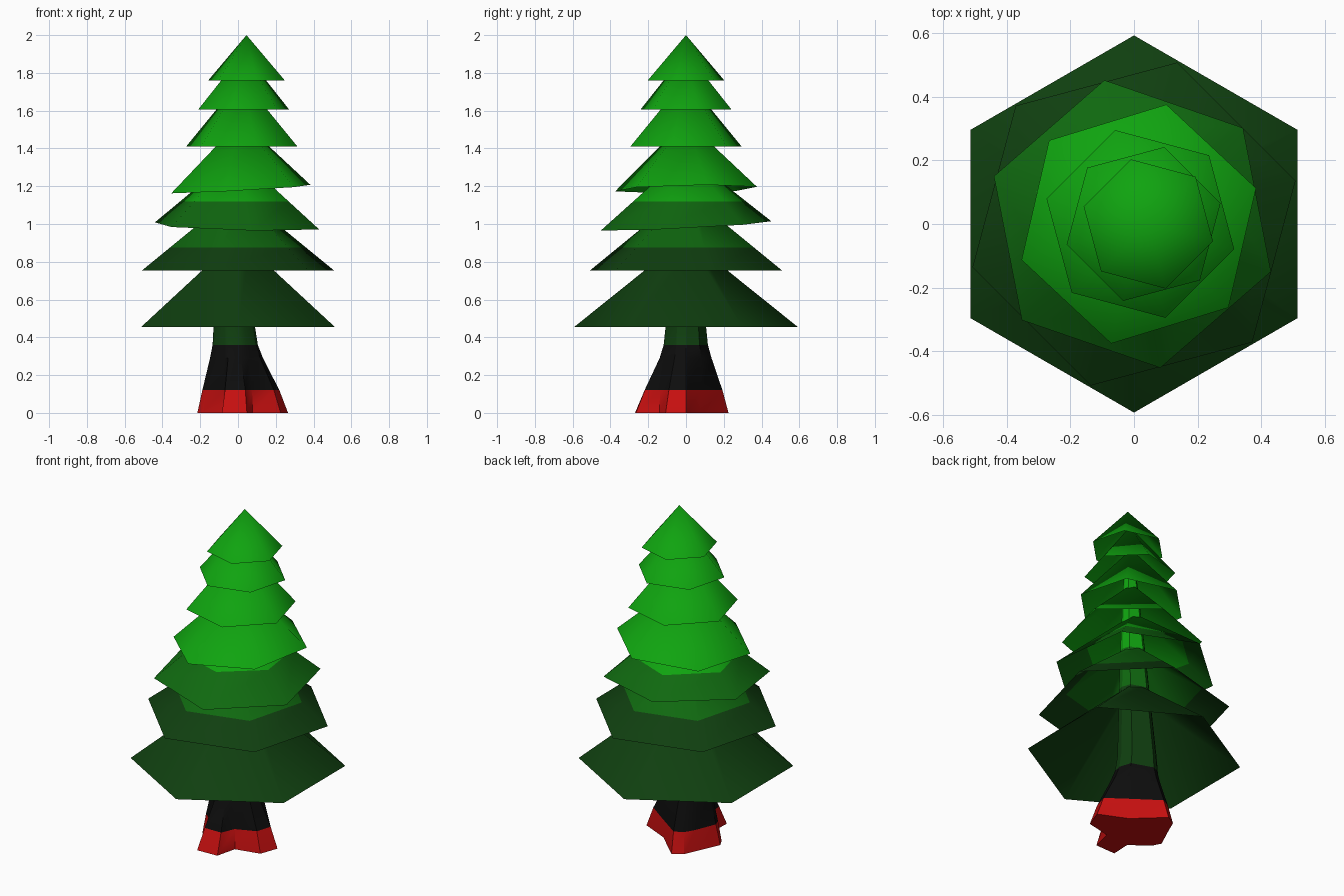
import bpy, bmesh
from math import atan2, cos, sin, radians
from mathutils import Vector

cube = bpy.data.objects.get("Cube")
if cube:
    bpy.data.objects.remove(cube, do_unlink=True)


def make_material(name, rgb):
    mat = bpy.data.materials.new(name)
    mat.use_nodes = True
    mat.diffuse_color = (*rgb, 1)
    mat.node_tree.nodes["Principled BSDF"].inputs["Base Color"].default_value = (*rgb, 1)
    return mat


red = make_material("red", (0.57, 0.005, 0.005))
black = make_material("black", (0.004, 0.004, 0.004))
dark_green = make_material("dark green", (0.005, 0.05, 0.005))
mid_green = make_material("mid green", (0.005, 0.14, 0.005))
bright_green = make_material("bright green", (0.005, 0.37, 0.005))

# Colour bands shared by the whole tree: upper height limit of each
BANDS = [(0.12, red), (0.36, black), (0.875, dark_green), (1.12, mid_green), (9, bright_green)]


def finish(name, bm, smooth_angle):
    """Cut the mesh at the band heights, colour it by height and add it."""
    for height, _ in BANDS[:-1]:
        bmesh.ops.bisect_plane(bm, geom=bm.verts[:] + bm.edges[:] + bm.faces[:],
                               dist=0.0001, plane_co=(0, 0, height), plane_no=(0, 0, 1))
    for face in bm.faces:
        z = face.calc_center_median().z
        face.material_index = next(i for i, band in enumerate(BANDS) if z < band[0])
    bmesh.ops.recalc_face_normals(bm, faces=bm.faces[:])
    mesh = bpy.data.meshes.new(name)
    bm.to_mesh(mesh)
    bm.free()
    for _, mat in BANDS:
        mesh.materials.append(mat)
    obj = bpy.data.objects.new(name, mesh)
    bpy.context.collection.objects.link(obj)
    bpy.ops.object.select_all(action="DESELECT")
    obj.select_set(True)
    bpy.context.view_layer.objects.active = obj
    bpy.ops.object.shade_smooth_by_angle(angle=radians(smooth_angle))


def branch_layer(name, z, apex, radius, turn, centre, tilt=(0, 0)):
    """Open six-sided cone whose rim may be tilted."""
    bm = bmesh.new()
    tip = bm.verts.new((centre, 0, apex))
    rim = []
    for i in range(6):
        a = radians(turn + 60 * i)
        x, y = radius * cos(a), radius * sin(a)
        rim.append(bm.verts.new((centre + x, y, z + tilt[0] * x + tilt[1] * y)))
    for i in range(6):
        bm.faces.new((rim[i], rim[(i + 1) % 6], tip))
    finish(name, bm, 80)


# Branch layers from bottom to top
branch_layer("branches_1", 0.455, 0.93, 0.592, 30, 0)
branch_layer("branches_2", 0.755, 1.17, 0.525, 15, 0)
branch_layer("branches_3", 0.99, 1.37, 0.46, 41, -0.005, (-0.026, 0.05))
branch_layer("branches_4", 1.185, 1.55, 0.385, 17, 0.015, (0.055, 0.02))
branch_layer("branches_5", 1.41, 1.77, 0.305, 45, 0.02)
branch_layer("branches_6", 1.605, 1.91, 0.25, 15, 0.03)
branch_layer("branches_7", 1.76, 2.0, 0.21, 45, 0.045)

# Trunk: lobed root outline blending into a round, tapering stem
ROOTS = [(0.226, -0.108), (0.265, 0), (0.1, 0.075), (-0.06, 0.225), (-0.12, 0.19),
         (-0.15, 0.12), (-0.215, -0.02), (-0.19, -0.07), (-0.08, -0.155),
         (-0.085, -0.27), (0.047, -0.265), (0.077, -0.141)]
# height, stem radius, centre x, blend from roots (0) to stem (1)
RINGS = [(0, 0.15, 0, 0), (0.12, 0.15, 0, 0.4), (0.29, 0.135, -0.01, 0.95),
         (0.36, 0.12, -0.015, 1), (0.455, 0.11, -0.02, 1), (0.875, 0.085, 0, 1),
         (1.12, 0.07, 0.01, 1), (1.95, 0.01, 0.043, 1)]
bm = bmesh.new()
previous = None
for z, radius, centre, blend in RINGS:
    ring = []
    for x, y in ROOTS:
        a = atan2(y, x)
        stem = Vector((centre + radius * cos(a), radius * sin(a), z))
        ring.append(bm.verts.new(Vector((x, y, z)).lerp(stem, blend)))
    if previous:
        for i in range(len(ring)):
            j = (i + 1) % len(ring)
            bm.faces.new((previous[i], previous[j], ring[j], ring[i]))
    else:
        bm.faces.new(ring[::-1])
    previous = ring
bm.faces.new(previous)
finish("trunk", bm, 30)
